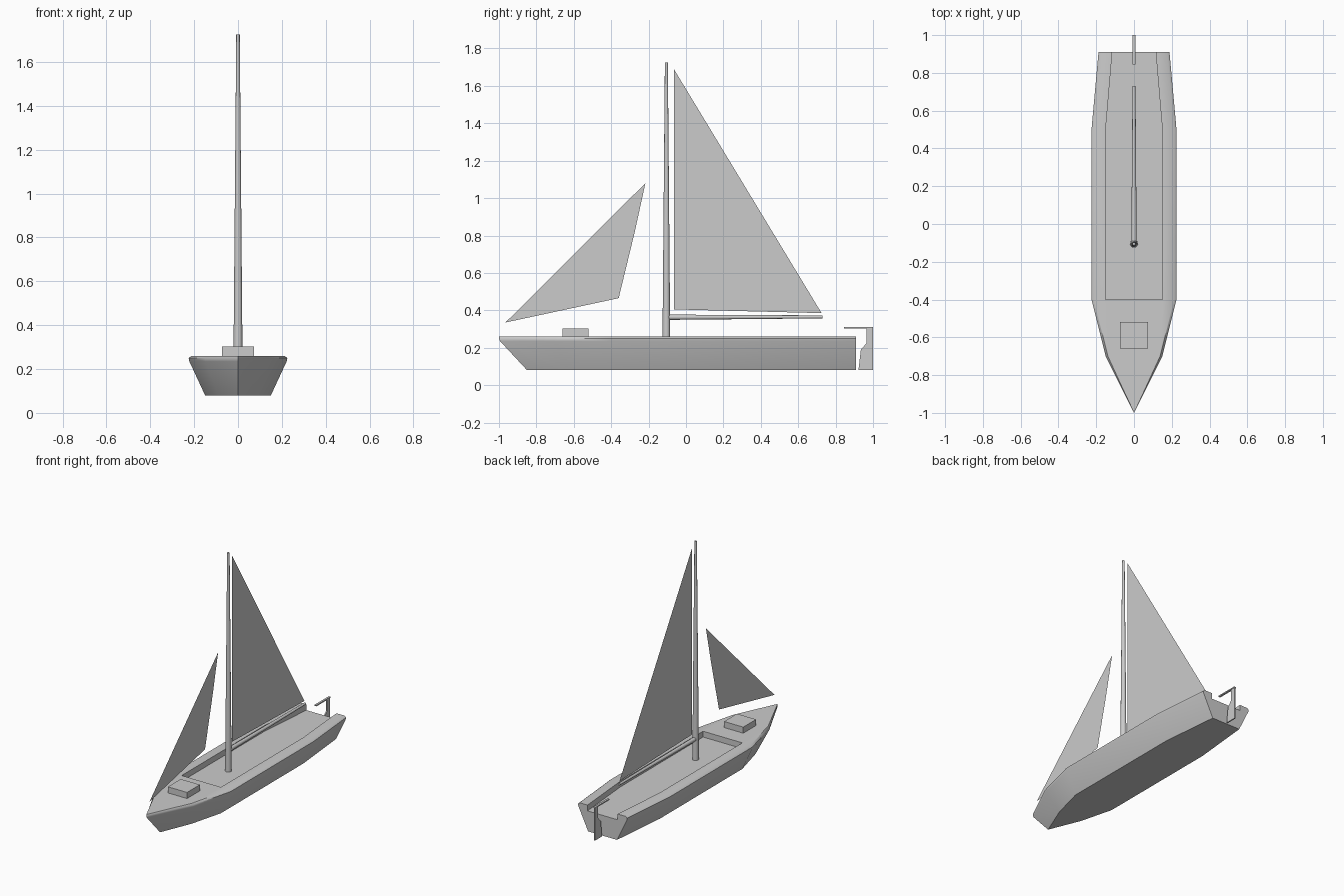
import bpy
import bmesh
from mathutils import Vector

cube = bpy.data.objects.get("Cube")
if cube:
    bpy.data.objects.remove(cube, do_unlink=True)

# One plain grey for the whole boat
grey = bpy.data.materials.new("plain grey")
grey.use_nodes = True
grey.diffuse_color = (0.6, 0.6, 0.6, 1)
grey.node_tree.nodes["Principled BSDF"].inputs["Base Color"].default_value = (0.6, 0.6, 0.6, 1)


def finish(bm, name, smooth=None, recalc=True):
    if recalc:
        bmesh.ops.recalc_face_normals(bm, faces=bm.faces[:])
    mesh = bpy.data.meshes.new(name)
    bm.to_mesh(mesh)
    bm.free()
    mesh.materials.append(grey)
    obj = bpy.data.objects.new(name, mesh)
    bpy.context.collection.objects.link(obj)
    if smooth:
        bpy.ops.object.select_all(action='DESELECT')
        obj.select_set(True)
        bpy.context.view_layer.objects.active = obj
        bpy.ops.object.shade_smooth_by_angle(angle=smooth)
    return obj


def box(name, x, y0, y1, z0, z1):
    bm = bmesh.new()
    bmesh.ops.create_cube(bm, size=1)
    for v in bm.verts:
        v.co = (v.co.x * 2 * x, y0 + (v.co.y + 0.5) * (y1 - y0), z0 + (v.co.z + 0.5) * (z1 - z0))
    return finish(bm, name)


def spar(name, start, end, r1, r2):
    # Tapered round pole between two points
    a, b = Vector(start), Vector(end)
    bm = bmesh.new()
    bmesh.ops.create_cone(bm, cap_ends=True, segments=16, radius1=r1, radius2=r2, depth=(b - a).length)
    turn = (b - a).to_track_quat('Z', 'Y')
    for v in bm.verts:
        v.co = turn @ v.co + (a + b) / 2
    return finish(bm, name, 0.7)


def sheet(name, points, thickness=0):
    # Flat panel on the centre plane, from (y, z) points
    bm = bmesh.new()
    face = bm.faces.new([bm.verts.new((-thickness / 2, y, z)) for y, z in points])
    if thickness:
        new = bmesh.ops.extrude_face_region(bm, geom=[face])["geom"]
        for v in new:
            if isinstance(v, bmesh.types.BMVert):
                v.co.x += thickness
    return finish(bm, name, recalc=bool(thickness))


def build_hull():
    # Stations from stern to bow: top y, top half width, bottom y, bottom half width
    stations = [(0.91, 0.188, 0.91, 0.11), (0.5, 0.225, 0.5, 0.15),
                (-0.4, 0.225, -0.4, 0.15), (-0.7, 0.15, -0.63, 0.09), (-1, 0, -0.85, 0)]
    # Height, blend from bottom to top outline, rim inset
    levels = [(0.08, 0, 0), (0.235, 0.96, 0), (0.25, 1, 0), (0.26, 1, 0.012)]
    floor_z = 0.22
    bm = bmesh.new()
    rings = []
    for z, t, inset in levels:
        half = [(max(wb + (wt - wb) * t - inset, 0), yb + (yt - yb) * t)
                for yt, wt, yb, wb in stations]
        outline = half + [(-x, y) for x, y in half[-2::-1]]
        rings.append([bm.verts.new((x, y, z)) for x, y in outline])
    # Sides
    for low, high in zip(rings, rings[1:]):
        for i in range(len(low) - 1):
            bm.faces.new((low[i], low[i + 1], high[i + 1], high[i]))
    bm.faces.new(rings[0])
    # Cockpit outline, open at the stern
    inner = [(0.115, 0.91), (0.15, 0.5), (0.15, -0.4)]
    inner += [(-x, y) for x, y in inner[::-1]]
    rim = [bm.verts.new((x, y, levels[-1][0])) for x, y in inner]
    floor = [bm.verts.new((x, y, floor_z)) for x, y in inner]
    for i in range(5):
        bm.faces.new((rim[i], rim[i + 1], floor[i + 1], floor[i]))
    bm.faces.new(floor)
    # Side decks and foredeck
    top = rings[-1]
    for i in (0, 1):
        bm.faces.new((top[i], top[i + 1], rim[i + 1], rim[i]))
        bm.faces.new((top[-1 - i], top[-2 - i], rim[-2 - i], rim[-1 - i]))
    bm.faces.new(top[2:7] + [rim[3], rim[2]])
    # Notched transom
    bm.faces.new([r[0] for r in rings] + [rim[0], floor[0], floor[-1], rim[-1]]
                 + [r[-1] for r in rings[::-1]])
    return finish(bm, "hull", 0.7)


build_hull()
box("deck_hatch", 0.073, -0.66, -0.52, 0.255, 0.302)

# Rig
spar("mast", (0, -0.105, 0.215), (0, -0.105, 1.725), 0.021, 0.008)
spar("boom", (0, -0.09, 0.363), (0, 0.73, 0.365), 0.014, 0.008)
sheet("main_sail", [(-0.065, 0.405), (0.725, 0.385), (-0.065, 1.69)])
sheet("jib_sail", [(-0.965, 0.335), (-0.36, 0.465), (-0.275, 0.815), (-0.217, 1.08)])

# Steering gear
sheet("rudder", [(0.922, 0.08), (1, 0.08), (1, 0.305), (0.966, 0.305),
                 (0.966, 0.225), (0.935, 0.19)], 0.008)
box("tiller", 0.007, 0.845, 1, 0.303, 0.311)
